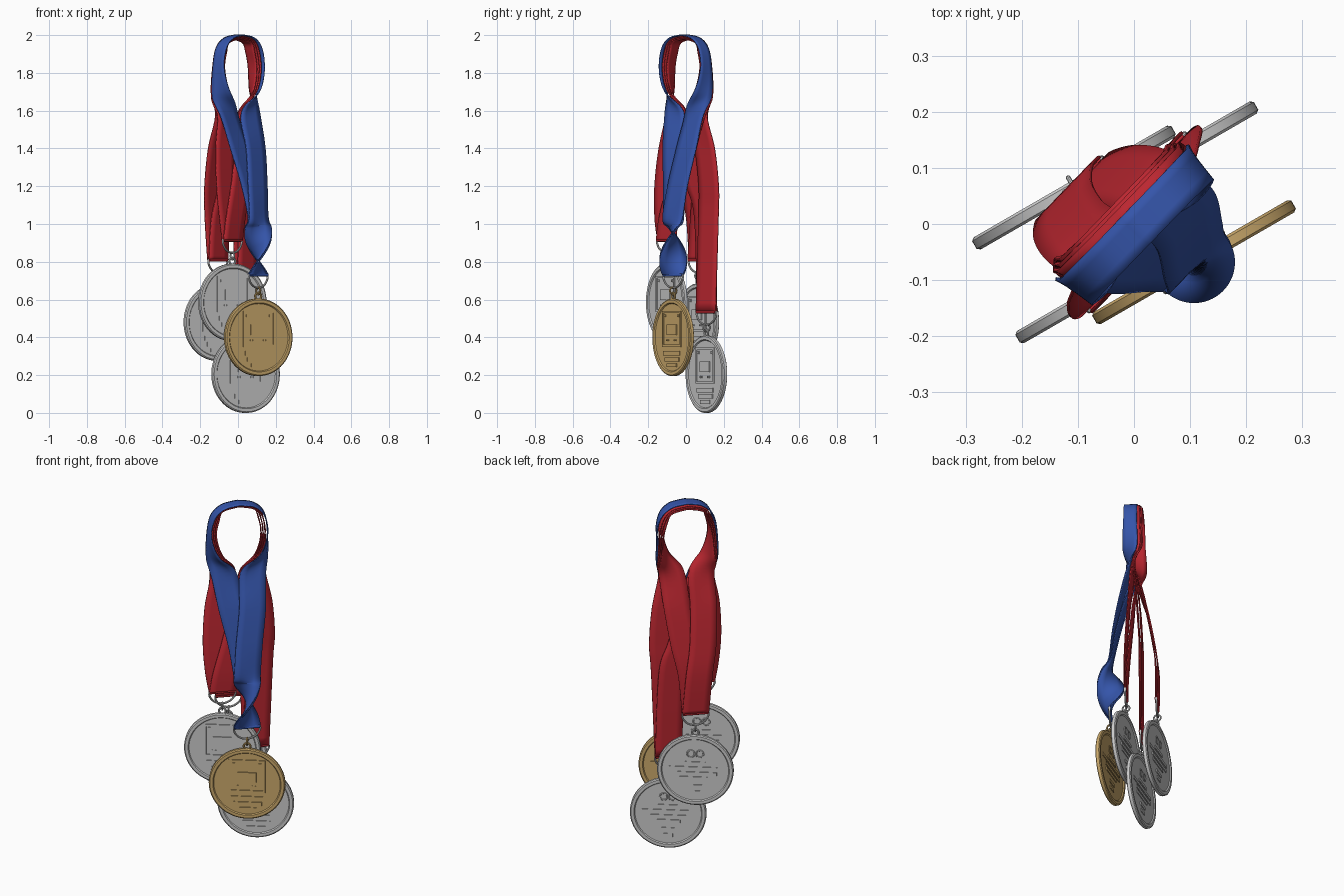
import bpy, bmesh, math
from mathutils import Vector, Matrix

if "Cube" in bpy.data.objects:
    bpy.data.objects.remove(bpy.data.objects["Cube"])

YAW = math.radians(46)                      # direction the ribbon loop spreads along
U = Vector((math.cos(YAW), math.sin(YAW), 0))
N = Vector((math.sin(YAW), -math.cos(YAW), 0))
FACE = math.radians(30)                     # medal yaw


def material(name, rgb):
    m = bpy.data.materials.new(name)
    m.diffuse_color = (*rgb, 1)
    m.use_nodes = True
    m.node_tree.nodes["Principled BSDF"].inputs["Base Color"].default_value = m.diffuse_color
    return m


BLUE = material("blue_cloth", (0.035, 0.09, 0.40))
RED = material("red_cloth", (0.50, 0.02, 0.03))
GOLD = material("gold", (0.60, 0.40, 0.15))


def finish(bm, name, mat=None, angle=35):
    bmesh.ops.recalc_face_normals(bm, faces=bm.faces)
    me = bpy.data.meshes.new(name)
    bm.to_mesh(me)
    bm.free()
    ob = bpy.data.objects.new(name, me)
    bpy.context.collection.objects.link(ob)
    if mat:
        me.materials.append(mat)
    bpy.ops.object.select_all(action='DESELECT')
    ob.select_set(True)
    bpy.context.view_layer.objects.active = ob
    bpy.ops.object.shade_smooth_by_angle(angle=math.radians(angle))
    return ob


def tube(bm, pts, r, sides=10):
    """Closed wire through planar points."""
    n = len(pts)
    flat = (pts[0] - pts[n // 3]).cross(pts[0] - pts[2 * n // 3]).normalized()
    rings = []
    for i, p in enumerate(pts):
        side = (pts[(i + 1) % n] - pts[i - 1]).normalized().cross(flat)
        rings.append([bm.verts.new(p + r * (math.cos(a) * side + math.sin(a) * flat))
                      for a in (math.tau * k / sides for k in range(sides))])
    for i in range(n):
        a, b = rings[i], rings[(i + 1) % n]
        for k in range(sides):
            bm.faces.new((a[k], a[(k + 1) % sides], b[(k + 1) % sides], b[k]))


def circle(c, R, ax, n=24):
    return [c + R * (math.cos(t) * ax + math.sin(t) * Vector((0, 0, 1)))
            for t in (math.tau * k / n for k in range(n))]


def box(bm, x, z, w, h, side, top=0.0115):
    m = Matrix.Translation((x, side * (top + 0.004) / 2, z)) @ Matrix.Diagonal((w, top - 0.004, h, 1))
    bmesh.ops.create_cube(bm, size=1, matrix=m)


def spline(keys, steps=7):
    """Catmull-Rom through tuples."""
    out = []
    for i in range(len(keys) - 1):
        a, b, c, d = (keys[max(0, min(len(keys) - 1, i + o))] for o in (-1, 0, 1, 2))
        for k in range(steps):
            t = k / steps
            out.append([0.5 * (2 * q + (r - p) * t + (2 * p - 5 * q + 4 * r - s) * t * t
                               + (3 * q - p - 3 * r + s) * t ** 3) for p, q, r, s in zip(a, b, c, d)])
    return out + [list(keys[-1])]


def medal(name, pos, mat):
    spot = Matrix.Translation(pos) @ Matrix.Rotation(FACE, 4, 'Z')
    # disc with raised rim
    bm = bmesh.new()
    half = [(0, .0065), (.178, .0065), (.183, .0125), (.199, .0125), (.205, .008)]
    prof = half + [(r, -y) for r, y in reversed(half)]
    vs = [bm.verts.new((r, y, 0)) for r, y in prof]
    es = [bm.edges.new(e) for e in zip(vs, vs[1:])]
    bmesh.ops.spin(bm, geom=vs + es, cent=(0, 0, 0), axis=(0, 1, 0), angle=math.tau, steps=72)
    bmesh.ops.remove_doubles(bm, verts=bm.verts, dist=1e-5)
    bm.transform(spot)
    finish(bm, name + "_disc", mat, 25)
    # relief: framed panel and plain bars in front, stacked bars behind
    bm = bmesh.new()
    for x in (-.092, .092):
        box(bm, x, .045, .012, .19, -1)
    for z in (-.044, .134):
        box(bm, 0, z, .19, .012, -1)
    for x in (-.07, .07):
        box(bm, x, .115, .014, .014, -1)
    box(bm, 0, .04, .10, .055, -1, .0125)
    for x in (-.05, -.035, .03, .045):
        box(bm, x, -.015, .008, .008, -1)
    for x, z, w, h in ((0, -.085, .17, .024), (.004, -.117, .15, .022), (.002, -.148, .10, .02)):
        box(bm, x, z, w, h, -1)
    for x, z, w in ((0, .04, .11), (.01, .01, .26), (-.01, -.02, .21), (.01, -.048, .15),
                    (0, -.095, .07), (0, -.13, .05)):
        box(bm, x, z, w, .018, 1, .0105)
    for x in (-.024, .024):
        tube(bm, circle(Vector((x, .007, .095)), .02, Vector((1, 0, 0)), 20), .004, 6)
    bm.transform(spot)
    finish(bm, name + "_relief", mat)
    # eyelet and link
    bm = bmesh.new()
    tube(bm, circle(Vector((0, 0, .218)), .018, Vector((1, 0, 0))), .006)
    tube(bm, circle(Vector((0, 0, .246)), .020, Vector((0, 1, 0))), .0045)
    bm.transform(spot)
    finish(bm, name + "_eyelet", mat)
    # half-round ring holding the ribbon
    bm = bmesh.new()
    top = Vector(pos) + Vector((0, 0, .33))
    pts = [top + U * (.073 * math.cos(t)) - Vector((0, 0, .068 * math.sin(t)))
           for t in (math.pi * k / 20 for k in range(21))]
    pts += [top + U * x for x in (-.04, 0, .04)]
    tube(bm, pts, .0055)
    finish(bm, name + "_half_ring")


def ribbon(name, pos, mat, nest, n0, spreads, twist):
    p = Vector(pos)
    mu, mn, zb = p.dot(U), p.dot(N), pos[2] + .33
    # keys: u, n, z, width, turn toward facing forward, twist angle
    arch = [(0, n0, 2 - nest * .6, .07, 0, 0), (.085, n0, 1.982 - nest * .7, .07, 0, 0),
            (.14 - nest, n0, 1.925 - nest * .5, .072, .05, 0), (.158 - nest, n0, 1.82, .075, .1, 0),
            (.138 - nest * .7, n0, 1.70, .10, .4, 0), (.080, n0, 1.59, .14, 1, 0)]
    low = [(1.4, .45, spreads[0]), (1.2, .8, spreads[1]), (1.03, 1, spreads[2])]
    if twist:
        low += [(1.03 + (zb - 1.03) * k / 6, 1, 0) for k in range(1, 7)]
    else:
        low += [(zb, 1, 0)]

    def half(s):
        keys = [(s * u, *rest) for u, *rest in arch]
        for i, (z, f, sp) in enumerate(low):
            phi = max(0, i - 2) * math.pi / 6 if twist else 0
            keys.append((mu * f + s * sp, n0 + (mn - n0) * f, z, .145, 1, phi))
        rows = []
        for u, n, z, w, t, phi in spline(keys):
            th = math.pi / 2 * (1 + s * t) + phi
            c = U * u + N * n + Vector((0, 0, z))
            c += .005 * s * t * (N * math.cos(phi) - U * math.sin(phi))
            d = U * math.cos(th) + N * math.sin(th)
            rows.append([c + d * w * k for k in (-.5, -.25, 0, .25, .5)])
        return rows

    rows = half(-1)[::-1] + half(1)[1:]
    bm = bmesh.new()
    grid = [[bm.verts.new(v) for v in r] for r in rows]
    for a, b in zip(grid, grid[1:]):
        for k in range(4):
            bm.faces.new((a[k], a[k + 1], b[k + 1], b[k]))
    ob = finish(bm, name, mat)
    sol = ob.modifiers.new("thickness", 'SOLIDIFY')
    sol.thickness, sol.offset = .006, 0
    # hem sleeve around the ring bar
    bm = bmesh.new()
    m = Matrix.Translation((pos[0], pos[1], zb)) @ Matrix.Rotation(YAW, 4, 'Z') @ Matrix.Rotation(math.pi / 2, 4, 'Y')
    bmesh.ops.create_cone(bm, cap_ends=True, segments=12, radius1=.009, radius2=.009, depth=.138, matrix=m)
    finish(bm, name + "_hem", mat)


reds = (.07, .05, .02)
# name, medal centre, medal material, ribbon material, nesting, n offset, spreads, twisted
for name, pos, mm, rm, nest, n0, sp, tw in (
        ("gold_medal", (.107, -.068, .40), GOLD, BLUE, 0, .010, (.055, .02, 0), True),
        ("silver_medal_high", (-.03, -.102, .585), None, RED, .011, -.004, reds, False),
        ("silver_medal_low", (.04, .108, .205), None, RED, .021, -.010, reds, False),
        ("silver_medal_back", (-.107, .065, .48), None, RED, .031, -.016, reds, False)):
    medal(name, pos, mm)
    ribbon(name + "_ribbon", pos, rm, nest, n0, sp, tw)
